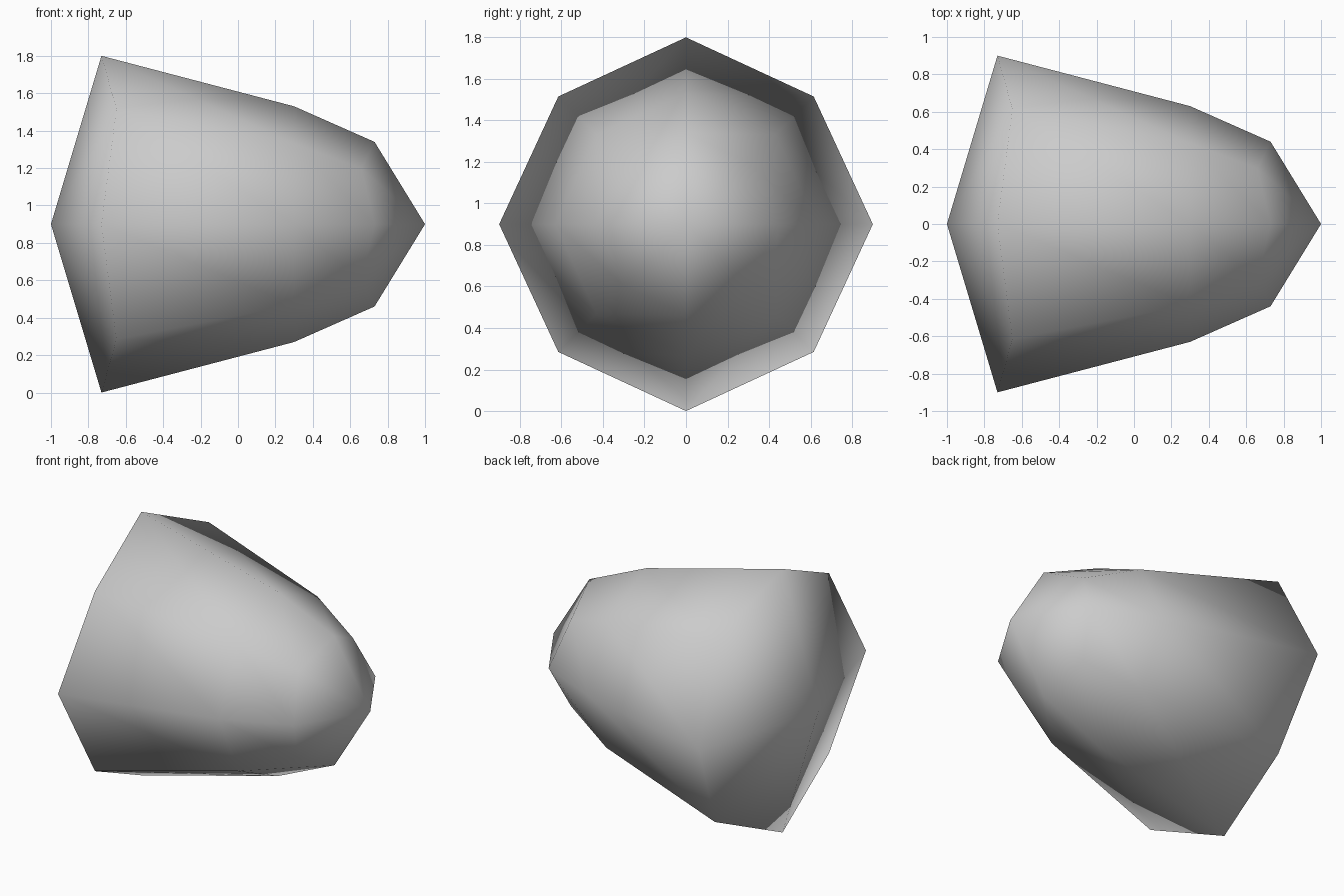
import bpy
import bmesh
from math import sin, cos, pi

old = bpy.data.objects.get("Cube")
if old:
    bpy.data.objects.remove(old, do_unlink=True)

# Single plain grey
grey = bpy.data.materials.new("plain_grey")
grey.use_nodes = True
colour = (0.6, 0.6, 0.6, 1)
grey.diffuse_color = colour
grey.node_tree.nodes["Principled BSDF"].inputs["Base Color"].default_value = colour

CENTRE_Z = 0.9
SIDES = 8
# Each ring: x and radius on the axes, then x and radius on the diagonals
RINGS = [
    (-0.73, 0.90, -0.65, 0.87),
    (0.30, 0.63, 0.30, 0.61),
    (0.73, 0.44, 0.66, 0.42),
]


def add_ring(bm, ring):
    verts = []
    for i in range(SIDES):
        x, r = ring[2:] if i % 2 else ring[:2]
        a = 2 * pi * i / SIDES
        verts.append(bm.verts.new((x, r * cos(a), CENTRE_Z + r * sin(a))))
    return verts


def add_cap(bm, ring, tip_x):
    # Four quads meeting at a point
    tip = bm.verts.new((tip_x, 0, CENTRE_Z))
    for i in range(0, SIDES, 2):
        bm.faces.new((tip, ring[i], ring[i + 1], ring[(i + 2) % SIDES]))


# Tapered body with a shallow wide end and a blunt pointed end
bm = bmesh.new()
rings = [add_ring(bm, r) for r in RINGS]
for a, b in zip(rings, rings[1:]):
    for i in range(SIDES):
        j = (i + 1) % SIDES
        bm.faces.new((a[i], a[j], b[j], b[i]))
add_cap(bm, rings[0], -1)
add_cap(bm, rings[-1], 1)
bmesh.ops.recalc_face_normals(bm, faces=bm.faces)
for face in bm.faces:
    face.smooth = True

mesh = bpy.data.meshes.new("tapered_body")
bm.to_mesh(mesh)
bm.free()
mesh.materials.append(grey)
body = bpy.data.objects.new("tapered_body", mesh)
bpy.context.collection.objects.link(body)
